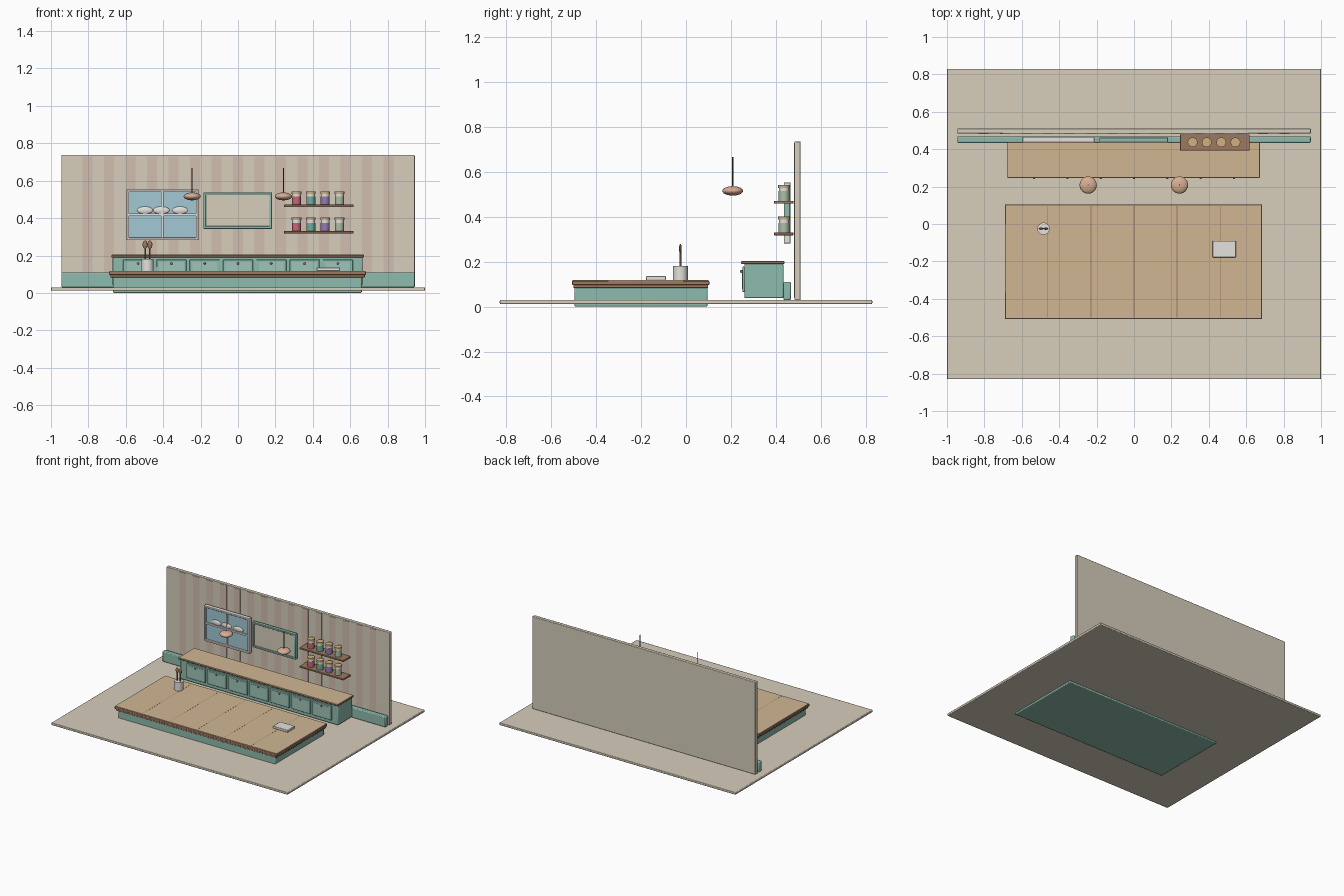
import bpy, math

if "Cube" in bpy.data.objects:
    bpy.data.objects.remove(bpy.data.objects["Cube"])

def mat(name, r, g, b):
    m = bpy.data.materials.new(name)
    m.diffuse_color = (r, g, b, 1)
    m.use_nodes = True
    m.node_tree.nodes["Principled BSDF"].inputs["Base Color"].default_value = m.diffuse_color
    return m

CREAM = mat("cream", .68, .62, .50)
TEAL = mat("teal", .27, .50, .42)
PALE_TEAL = mat("pale_teal", .35, .56, .48)
TAN = mat("tan_wood", .64, .47, .29)
BROWN = mat("brown_wood", .34, .19, .12)
PINK = mat("stripe_pink", .64, .52, .43)
WHITE = mat("white", .78, .76, .72)
BLUE = mat("sky_blue", .36, .58, .66)
COPPER = mat("copper", .68, .42, .30)
DARK = mat("dark_metal", .08, .08, .08)
GOLD = mat("lid_gold", .62, .44, .22)
JARS = [mat("jar_rose", .55, .14, .18), mat("jar_teal", .16, .42, .36),
        mat("jar_violet", .30, .20, .45), mat("jar_sage", .42, .52, .38)]


def finish(name, material):
    ob = bpy.context.object
    ob.name = name
    ob.data.materials.append(material)
    return ob


def box(name, x, y, z, material, bevel=0.0):
    """Box from (min, max) ranges on each axis."""
    bpy.ops.mesh.primitive_cube_add(size=1, location=[(r[0] + r[1]) / 2 for r in (x, y, z)])
    ob = finish(name, material)
    ob.scale = [r[1] - r[0] for r in (x, y, z)]
    bpy.ops.object.transform_apply(location=False, rotation=False, scale=True)
    if bevel:
        m = ob.modifiers.new("bevel", 'BEVEL')
        m.width, m.segments = bevel, 2
        bpy.ops.object.shade_smooth_by_angle()
    return ob


def cyl(name, x, y, z0, z1, r, material, sides=24):
    bpy.ops.mesh.primitive_cylinder_add(vertices=sides, radius=r, depth=z1 - z0,
                                        location=(x, y, (z0 + z1) / 2))
    bpy.ops.object.shade_smooth_by_angle()
    return finish(name, material)


def ball(name, loc, size, material):
    bpy.ops.mesh.primitive_uv_sphere_add(segments=24, ring_count=12, radius=1, location=loc)
    bpy.context.object.scale = size
    bpy.ops.object.shade_smooth()
    return finish(name, material)


def frame(name, x, z, y, w, material):
    """Rectangular frame facing the front."""
    box(name + "_left", (x[0], x[0] + w), y, z, material, .003)
    box(name + "_right", (x[1] - w, x[1]), y, z, material, .003)
    box(name + "_bottom", x, y, (z[0], z[0] + w), material, .003)
    box(name + "_top", x, y, (z[1] - w, z[1]), material, .003)


# room
box("floor", (-1, 1), (-.83, .83), (.012, .03), CREAM, .004)
box("wall", (-.945, .945), (.483, .511), (.03, .737), CREAM, .004)
box("baseboard", (-.945, .945), (.434, .468), (.03, .11), TEAL, .006)
for i in range(15):
    cx = (i - 7) * .115
    box("wall_stripe", (cx - .027, cx + .027), (.4805, .484), (.04, .73), PINK)

# back counter with seven doors
box("counter_body", (-.67, .665), (.26, .434), (.038, .192), TEAL, .005)
box("counter_top", (-.677, .673), (.246, .438), (.190, .203), BROWN, .003)
box("counter_surface", (-.675, .671), (.248, .436), (.2, .2045), TAN)
for i in range(7):
    cx = (i - 3) * .178
    box("door", (cx - .08, cx + .08), (.251, .262), (.065, .178), TEAL, .003)
    box("door_panel", (cx - .066, cx + .066), (.249, .253), (.079, .164), PALE_TEAL)
    ball("door_knob", (cx, .246, .157), (.006, .006, .006), BROWN)

# island
box("island_base", (-.668, .662), (-.497, .096), (0, .086), TEAL, .006)
box("island_edge", (-.682, .678), (-.502, .099), (.083, .1), BROWN, .003)
box("island_slab", (-.69, .684), (-.508, .104), (.097, .115), BROWN, .003)
box("island_surface", (-.687, .681), (-.505, .101), (.113, .118), TAN)
for i in range(5):
    cx = (i - 2) * .23
    box("plank_seam", (cx - .0015, cx + .0015), (-.5, .096), (.116, .1183), BROWN)

# utensil crock, spoons and book
cyl("crock", -.484, -.025, .117, .182, .033, WHITE)
for s in (-1, 1):
    x = -.484 + s * .013
    cyl("spoon_handle", x, -.025, .15, .25, .004, BROWN, 12)
    ball("spoon_head", (x, -.025, .258), (.013, .006, .022), BROWN)
box("book", (.42, .545), (-.178, -.09), (.118, .136), WHITE, .003)

# pendant lamps
for x in (-.245, .243):
    ball("lamp_shade", (x, .208, .516), (.046, .046, .021), COPPER)
    cyl("lamp_cord", x, .208, .53, .667, .003, DARK, 8)

# window
wx, wz = (-.596, -.211), (.282, .553)
frame("window_frame", wx, wz, (.436, .466), .014, WHITE)
box("window_glass", (-.59, -.217), (.449, .462), (.288, .547), BLUE)
box("window_mullion", (-.411, -.399), (.440, .460), wz, WHITE)
box("window_rail", wx, (.440, .460), (.412, .424), WHITE)
for x, w in ((-.497, .042), (-.41, .044), (-.31, .042)):
    ball("cloud", (x, .448, .442), (w, .009, .02), WHITE)

# wall board
frame("board_frame", (-.185, .182), (.343, .537), (.436, .462), .014, TEAL)
box("board_panel", (-.178, .175), (.445, .460), (.35, .53), CREAM)

# shelves with jars
for top in (.472, .331):
    box("shelf", (.246, .618), (.392, .479), (top - .013, top), BROWN, .003)
    for i in range(4):
        x = .313 + i * .0765
        cyl("jar_contents", x, .437, top, top + .043, .024, JARS[i])
        cyl("jar_neck", x, .437, top + .043, top + .06, .023, WHITE)
        cyl("jar_lid", x, .437, top + .058, top + .071, .026, GOLD)
